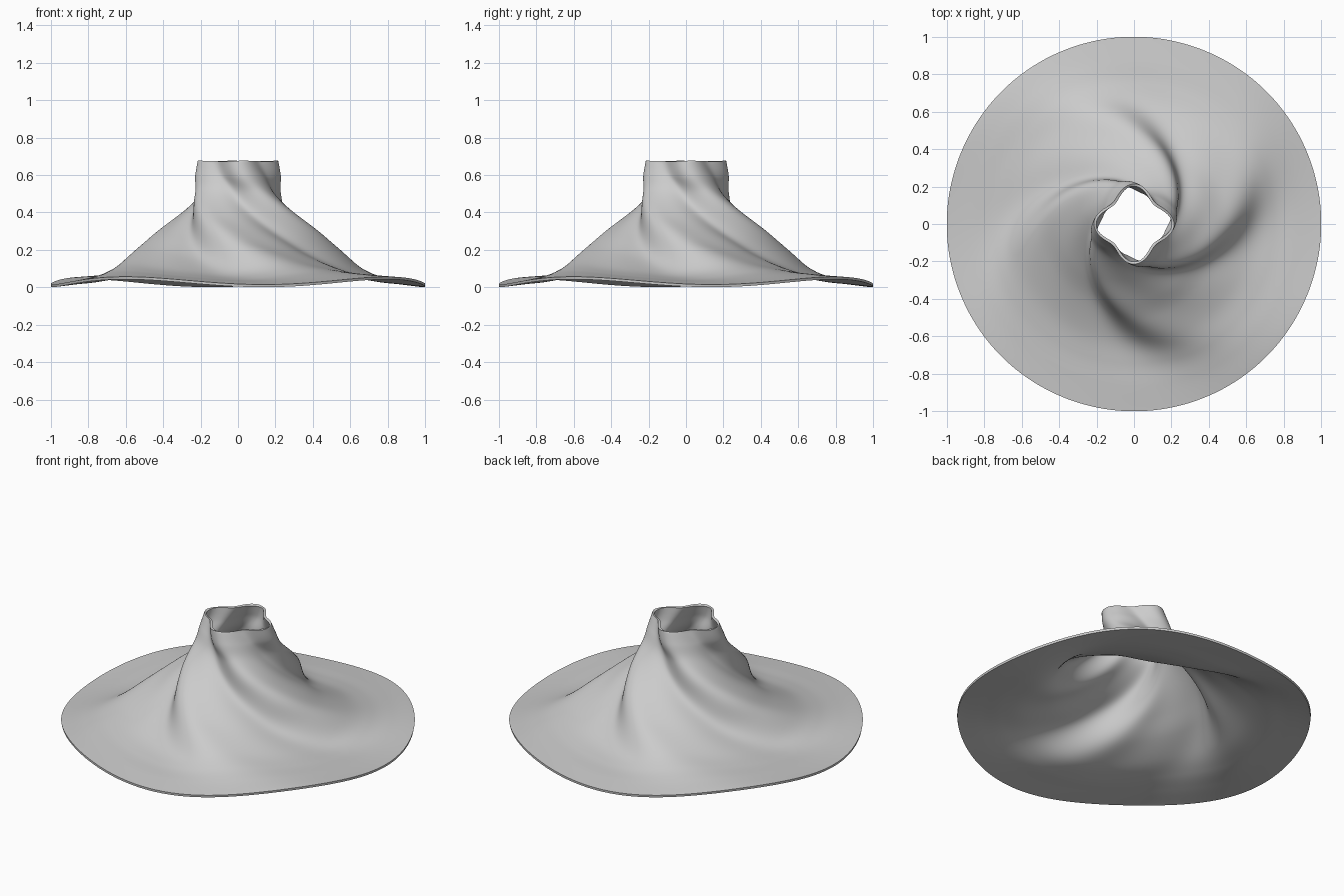
import bpy
import math
from mathutils import Vector

cube = bpy.data.objects.get("Cube")
if cube:
    bpy.data.objects.remove(cube)

LOBES, AROUND, STEPS, THICKNESS = 4, 192, 10, 0.014

# Profile from neck to rim: radius, height, ridge depth, twist in degrees
KNOTS = [Vector(k) for k in (
    (0.181, 0.673, 0.027, 0), (0.196, 0.60, 0.027, 12), (0.216, 0.505, 0.029, 34),
    (0.298, 0.38, 0.037, 62), (0.392, 0.275, 0.042, 84), (0.493, 0.183, 0.042, 101),
    (0.63, 0.100, 0.034, 118), (0.75, 0.062, 0.026, 129),
    (0.87, 0.044, 0.021, 137), (1.0, 0.029, 0.021, 143))]


def smooth_path(knots):
    """Catmull-Rom curve through the knots."""
    pts = [2 * knots[0] - knots[1]] + knots + [2 * knots[-1] - knots[-2]]
    path = []
    for a, b, c, d in zip(pts, pts[1:], pts[2:], pts[3:]):
        for i in range(STEPS):
            t = i / STEPS
            path.append(0.5 * (2 * b + (c - a) * t
                               + (2 * a - 5 * b + 4 * c - d) * t * t
                               + (3 * b - a - 3 * c + d) * t ** 3))
    path.append(knots[-1])
    return path


# Swirled skin: ridges pushed out along the profile normal, twisting downward
path = smooth_path(KNOTS)
last = len(path) - 1
verts, faces = [], []
for i, (radius, height, depth, twist) in enumerate(path):
    tangent = path[min(i + 1, last)] - path[max(i - 1, 0)]
    normal = Vector((-tangent[1], tangent[0])).normalized()
    if i == 0:
        normal = Vector((1, 0))
    elif i == last:
        normal = Vector((0, 1))
    # Ridges lean over their lower flank in the middle of the profile
    lean = 0.55 * math.sin(math.pi * i / last)
    for j in range(AROUND):
        angle = math.tau * j / AROUND
        phase = LOBES * (angle - math.radians(twist))
        push = depth * math.cos(phase + lean * math.cos(phase))
        r = radius + push * normal.x
        verts.append((r * math.cos(angle), r * math.sin(angle), height + push * normal.y))
for i in range(last):
    for j in range(AROUND):
        k = (j + 1) % AROUND
        faces.append((i * AROUND + j, (i + 1) * AROUND + j,
                      (i + 1) * AROUND + k, i * AROUND + k))

mesh = bpy.data.meshes.new("swirled_shade")
mesh.from_pydata(verts, [], faces)
shade = bpy.data.objects.new("swirled_shade", mesh)
bpy.context.collection.objects.link(shade)

# Plain grey finish
grey = bpy.data.materials.new("light_grey")
grey.use_nodes = True
colour = (0.6, 0.6, 0.6, 1)
grey.diffuse_color = colour
grey.node_tree.nodes["Principled BSDF"].inputs["Base Color"].default_value = colour
mesh.materials.append(grey)

# Thin wall with crisp rims
bpy.ops.object.select_all(action="DESELECT")
shade.select_set(True)
bpy.context.view_layer.objects.active = shade
wall = shade.modifiers.new("wall", "SOLIDIFY")
wall.thickness = THICKNESS
wall.offset = 0
bpy.ops.object.modifier_apply(modifier=wall.name)
bpy.ops.object.shade_smooth_by_angle(angle=math.radians(40))
